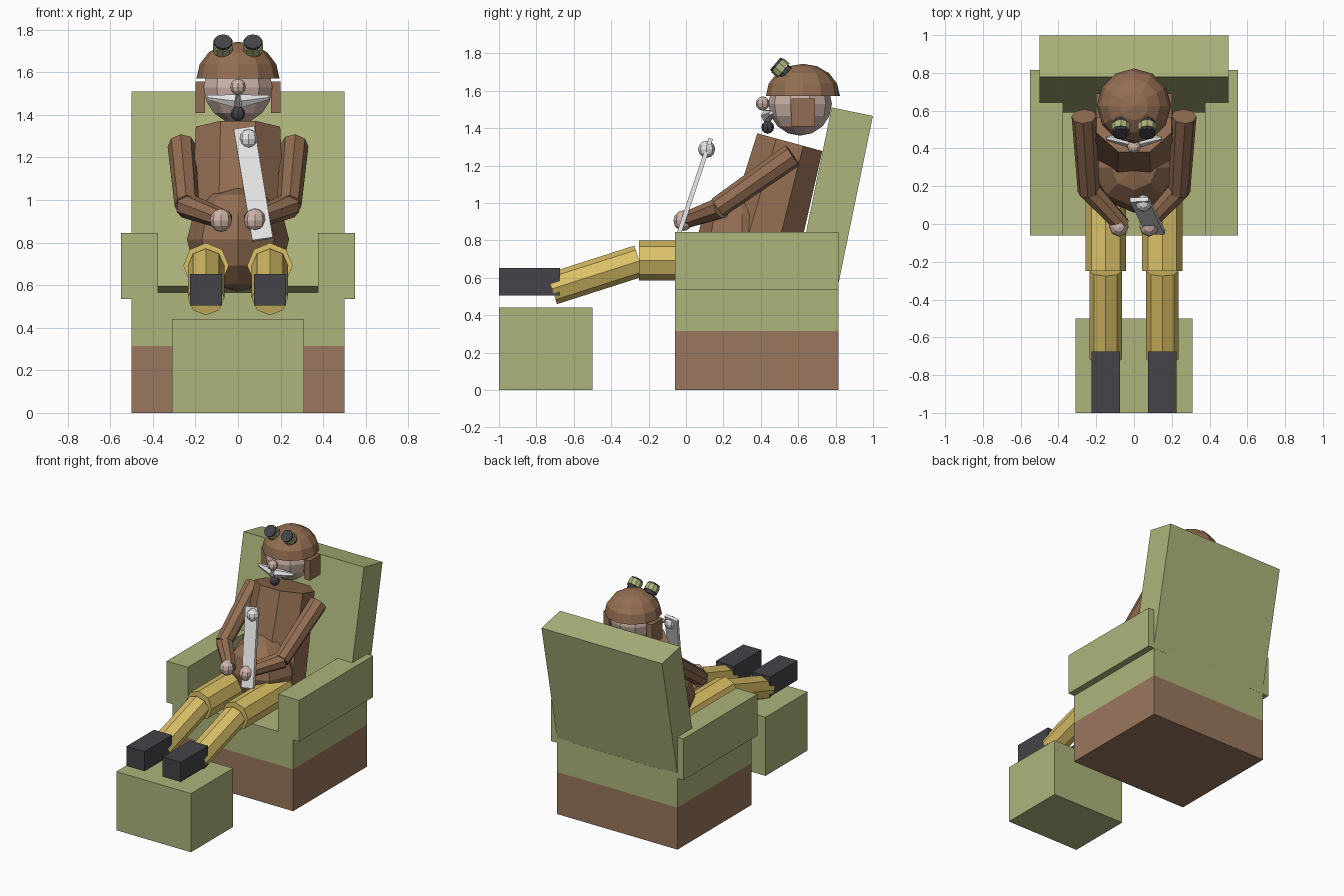
import bpy, bmesh, math
from mathutils import Matrix, Vector

cube = bpy.data.objects.get("Cube")
if cube:
    bpy.data.objects.remove(cube, do_unlink=True)


def material(name, rgb):
    m = bpy.data.materials.new(name)
    m.use_nodes = True
    m.diffuse_color = (*rgb, 1)
    m.node_tree.nodes["Principled BSDF"].inputs["Base Color"].default_value = (*rgb, 1)
    return m


green = material("upholstery green", (0.42, 0.46, 0.2))
wood = material("base brown", (0.32, 0.185, 0.11))
leather = material("leather brown", (0.29, 0.155, 0.085))
yellow = material("trouser yellow", (0.72, 0.54, 0.14))
black = material("boot black", (0.058, 0.056, 0.066))
white = material("white", (0.76, 0.77, 0.76))
skin = material("skin", (0.62, 0.46, 0.4))


def finish(name, bm, mat, matrix):
    bmesh.ops.recalc_face_normals(bm, faces=bm.faces)
    mesh = bpy.data.meshes.new(name)
    bm.to_mesh(mesh)
    bm.free()
    mesh.materials.append(mat)
    ob = bpy.data.objects.new(name, mesh)
    ob.matrix_world = matrix
    bpy.context.collection.objects.link(ob)
    return ob


def block(name, mat, center, size, rot=None):
    bm = bmesh.new()
    bmesh.ops.create_cube(bm, size=1)
    bmesh.ops.scale(bm, vec=size, verts=bm.verts)
    return finish(name, bm, mat, Matrix.Translation(center) @ (rot or Matrix()))


def span(name, mat, x, y, z):
    pairs = (x, y, z)
    return block(name, mat, [(a + b) / 2 for a, b in pairs], [b - a for a, b in pairs])


def limb(name, mat, start, end, r1, r2, sides=8, turn=0, wide=1):
    """Tapered prism running between two points; its local x stays level."""
    a, b = Vector(start), Vector(end)
    axis = (b - a).normalized()
    side = Vector((0, 1, 0)).cross(axis)
    if abs(axis.y) > 0.9:
        side = axis.cross(Vector((0, 0, 1)))
    side.normalize()
    rot = Matrix((side, axis.cross(side), axis)).transposed().to_4x4()
    bm = bmesh.new()
    bmesh.ops.create_cone(bm, cap_ends=True, segments=sides, radius1=r1, radius2=r2,
                          depth=(b - a).length)
    bmesh.ops.rotate(bm, matrix=Matrix.Rotation(turn, 3, "Z"), verts=bm.verts)
    bmesh.ops.scale(bm, vec=(wide, 1, 1), verts=bm.verts)
    return finish(name, bm, mat, Matrix.Translation((a + b) / 2) @ rot)


def ball(name, mat, center, radius, seg=8, rings=6, half=False):
    bm = bmesh.new()
    bmesh.ops.create_uvsphere(bm, u_segments=seg, v_segments=rings, radius=1)
    if half:
        bmesh.ops.bisect_plane(bm, geom=bm.verts[:] + bm.edges[:] + bm.faces[:],
                               plane_co=(0, 0, 0), plane_no=(0, 0, -1), clear_outer=True)
        bmesh.ops.holes_fill(bm, edges=[e for e in bm.edges if e.is_boundary])
    bmesh.ops.scale(bm, vec=radius, verts=bm.verts)
    return finish(name, bm, mat, Matrix.Translation(center))


# Armchair and footstool
span("chair_base", wood, (-0.5, 0.5), (-0.06, 0.815), (0, 0.315))
span("chair_seat", green, (-0.5, 0.5), (-0.06, 0.815), (0.315, 0.565))
block("chair_back", green, (0, 0.795, 1.03), (1, 0.225, 0.935),
      Matrix.Rotation(math.radians(-11.6), 4, "X"))
span("footstool", green, (-0.31, 0.31), (-1, -0.5), (0, 0.44))

# Body
limb("torso", leather, (0, 0.38, 0.68), (0, 0.555, 1.325), 0.225, 0.195, 8, math.pi / 8, 1.1)
ball("belly", leather, (0, 0.3, 0.815), (0.24, 0.24, 0.245), 8, 6)

# Head, cap and face
ball("head", skin, (0, 0.61, 1.53), (0.17, 0.17, 0.17), 10, 8)
ball("cap", leather, (0, 0.625, 1.572), (0.195, 0.198, 0.172), 12, 8, True)
ball("nose", skin, (0, 0.41, 1.532), (0.037, 0.037, 0.038))
ball("chin_tuft", black, (0, 0.437, 1.405), (0.034, 0.034, 0.035))

# Parts on both sides
for s, side in ((1, "left"), (-1, "right")):
    span(side + "_armrest", green, sorted((s * 0.375, s * 0.55)), (-0.06, 0.816), (0.535, 0.845))
    # Leg
    x = s * 0.15
    limb(side + "_thigh", yellow, (x, 0.3, 0.692), (x, -0.25, 0.692), 0.107, 0.107)
    limb(side + "_shin", yellow, (x, -0.25, 0.69), (x, -0.716, 0.541), 0.086, 0.086)
    span(side + "_boot", black, (x - 0.075, x + 0.075), (-1, -0.675), (0.505, 0.652))
    # Arm
    elbow = (s * 0.24, 0.17, 0.975)
    limb(side + "_upper_arm", leather, (s * 0.265, 0.57, 1.255), elbow, 0.066, 0.058)
    limb(side + "_forearm", leather, (s * 0.245, 0.19, 0.975), (s * 0.06, -0.01, 0.905), 0.06, 0.045)
    ball(side + "_hand", skin, (s * 0.08, -0.015, 0.905), (0.052, 0.052, 0.055))
    # Ear flap, moustache half
    span(side + "_ear_flap", leather, sorted((s * 0.155, s * 0.2)), (0.565, 0.69), (1.41, 1.558))
    limb(side + "_moustache", white, (s * 0.01, 0.435, 1.465), (s * 0.145, 0.455, 1.482), 0.036, 0.012, 6)
    # Goggle: dark lens and mount around a green rim
    mid = Vector((s * 0.07, 0.505, 1.722))
    out = Vector((0, -0.76, 0.65))
    for part, mat, a, b, r in (("mount", black, -0.045, -0.015, 0.04),
                               ("rim", green, -0.022, 0.022, 0.05),
                               ("lens", black, 0.015, 0.036, 0.044)):
        limb(f"{side}_goggle_{part}", mat, mid + out * a, mid + out * b, r, r, 10)

# Flat paddle held in the hands
low, high = Vector((0.115, -0.045, 0.815)), Vector((0.028, 0.13, 1.337))
up = (high - low).normalized()
across = (Vector((1, 0, 0)) - up * up.x).normalized()
turn = Matrix((across, up.cross(across), up)).transposed().to_4x4()
block("paddle", white, (low + high) / 2, (0.098, 0.024, (high - low).length), turn)
ball("paddle_knob", white, (0.05, 0.11, 1.287), (0.044, 0.046, 0.046))
